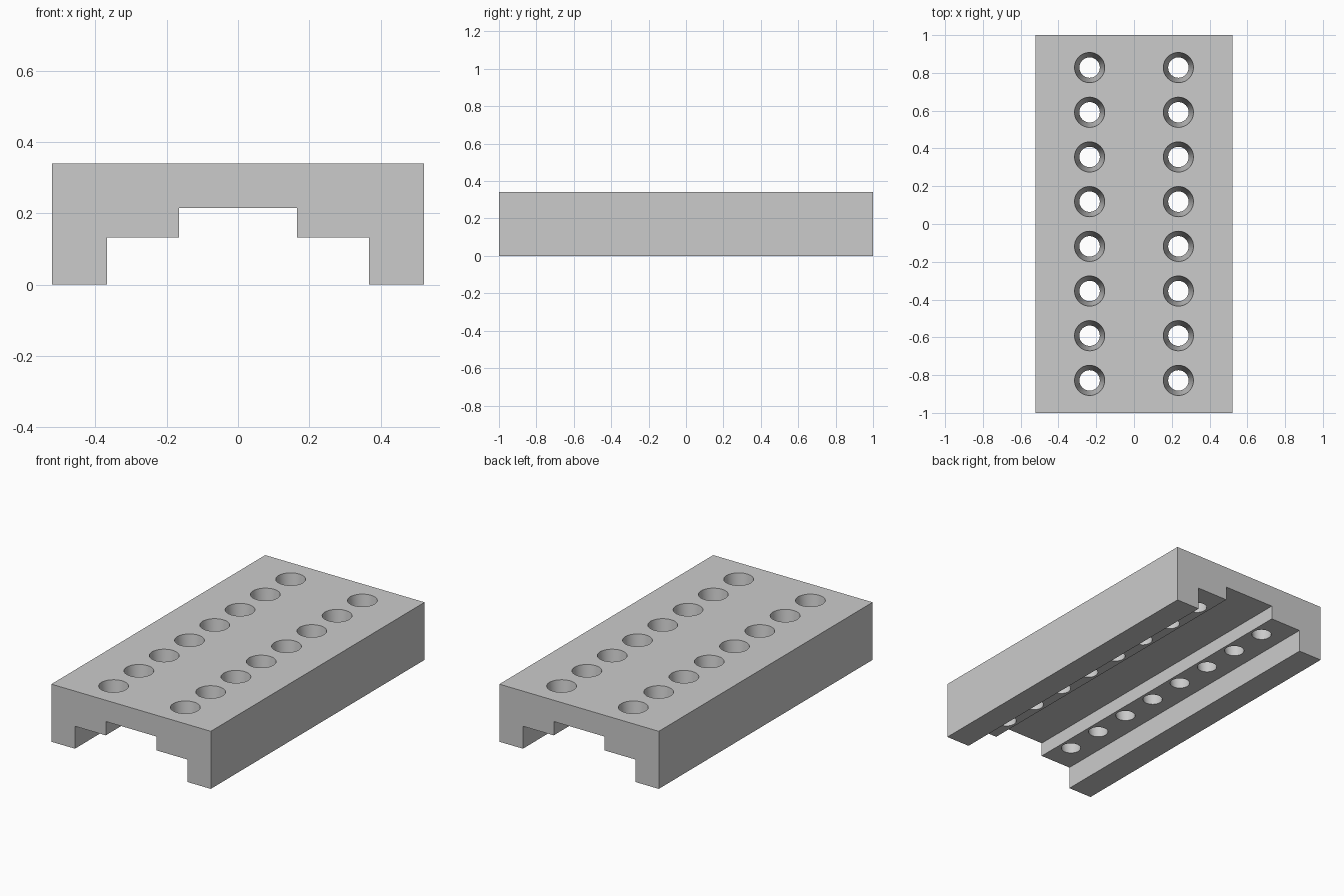
import bpy, bmesh, math
from mathutils import Matrix

old = bpy.data.objects.get("Cube")
if old:
    bpy.data.objects.remove(old, do_unlink=True)

HALF_W, HALF_L, HEIGHT = 0.522, 1.0, 0.341
LEDGE_Z, SLOT_Z = 0.133, 0.215
LEDGE_X, SLOT_X = 0.368, 0.166
HOLE_X, HOLE_PITCH, ROWS = 0.235, 0.2366, 8
R_TOP, R_BOTTOM = 0.08, 0.054

grey = bpy.data.materials.new("grey")
grey.use_nodes = True
colour = (0.6, 0.6, 0.6, 1)
grey.diffuse_color = colour
grey.node_tree.nodes["Principled BSDF"].inputs["Base Color"].default_value = colour


def make_object(name, bm):
    bmesh.ops.recalc_face_normals(bm, faces=bm.faces)
    mesh = bpy.data.meshes.new(name)
    bm.to_mesh(mesh)
    bm.free()
    mesh.materials.append(grey)
    obj = bpy.data.objects.new(name, mesh)
    bpy.context.collection.objects.link(obj)
    return obj


# Stepped channel profile, mirrored and extruded along the length
half = [(SLOT_X, SLOT_Z), (SLOT_X, LEDGE_Z), (LEDGE_X, LEDGE_Z),
        (LEDGE_X, 0), (HALF_W, 0), (HALF_W, HEIGHT)]
profile = half + [(-x, z) for x, z in reversed(half)]
bm = bmesh.new()
face = bm.faces.new([bm.verts.new((x, -HALF_L, z)) for x, z in profile])
ext = bmesh.ops.extrude_face_region(bm, geom=[face])
bmesh.ops.translate(bm, vec=(0, 2 * HALF_L, 0),
                    verts=[v for v in ext["geom"] if isinstance(v, bmesh.types.BMVert)])
block = make_object("drilled_channel_block", bm)

# Tapered hole cutters, overshooting the plate at both ends
slope = (R_TOP - R_BOTTOM) / (HEIGHT - LEDGE_Z)
over = 0.05
bm = bmesh.new()
for side in (-1, 1):
    for row in range(ROWS):
        y = (row - (ROWS - 1) / 2) * HOLE_PITCH
        bmesh.ops.create_cone(
            bm, cap_ends=True, segments=48,
            radius1=R_BOTTOM - slope * over, radius2=R_TOP + slope * over,
            depth=HEIGHT - LEDGE_Z + 2 * over,
            matrix=Matrix.Translation((side * HOLE_X, y, (HEIGHT + LEDGE_Z) / 2)))
cutter = make_object("hole_cutter", bm)
cutter.hide_render = True

# Cut the holes and discard the cutter
cut = block.modifiers.new("holes", 'BOOLEAN')
cut.operation = 'DIFFERENCE'
cut.solver = 'EXACT'
cut.object = cutter
bpy.ops.object.select_all(action='DESELECT')
block.select_set(True)
bpy.context.view_layer.objects.active = block
bpy.ops.object.modifier_apply(modifier=cut.name)
bpy.data.objects.remove(cutter, do_unlink=True)
bpy.ops.object.shade_smooth_by_angle(angle=math.radians(30))
